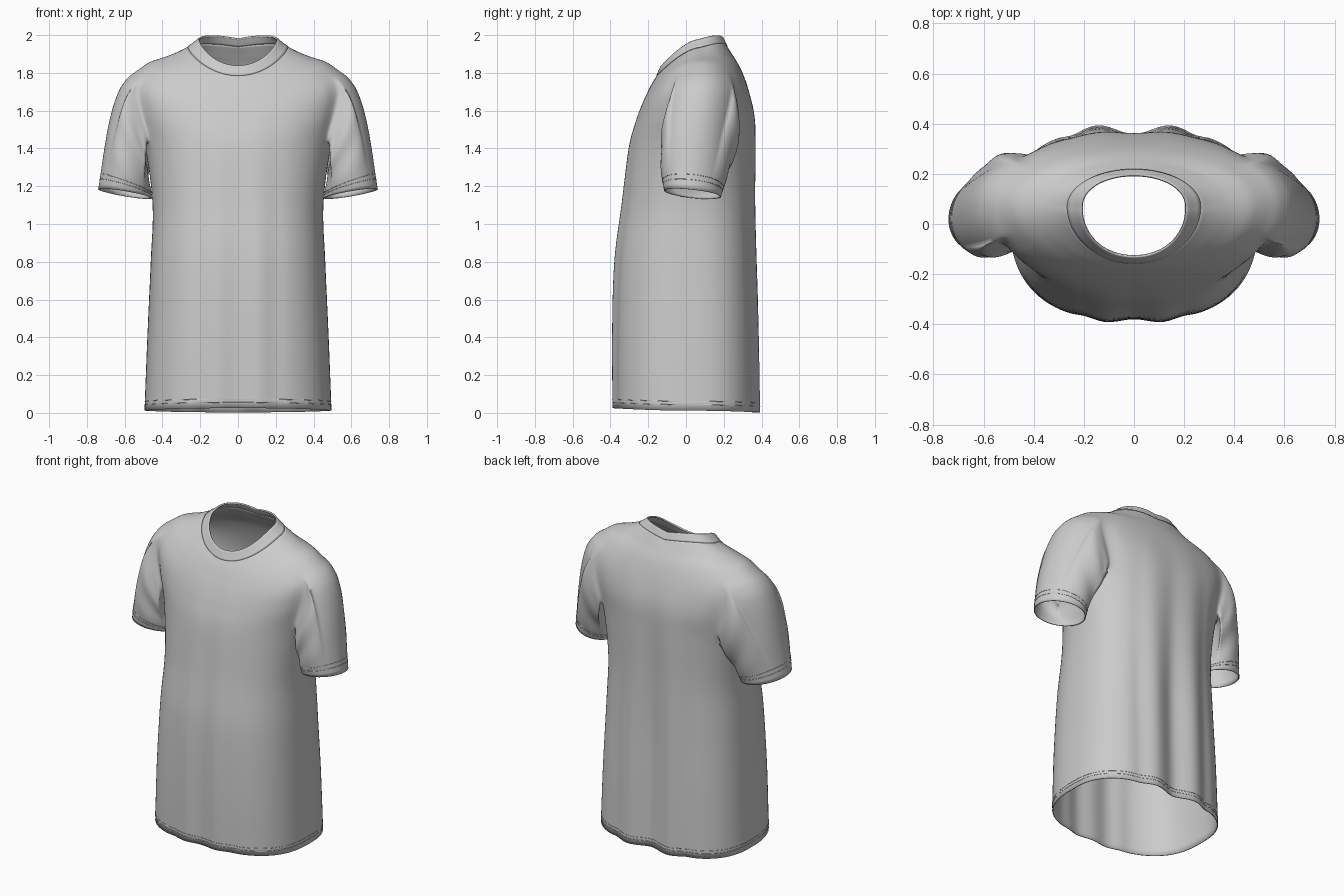
import bpy, bmesh
from math import sin, cos, pi, exp, atan2, radians
from mathutils import Vector

if "Cube" in bpy.data.objects:
    bpy.data.objects.remove(bpy.data.objects["Cube"])

# Horizontal sections, hem to neck:
# half width, front y, back y, centre y, front z, side z, back z, squareness
KEYS = [
    (.495, -.385, .385, .03, .025, .012, .003, 2.6),
    (.480, -.388, .378, .03, .40, .40, .40, 2.6),
    (.462, -.378, .370, .03, .80, .80, .80, 2.5),
    (.452, -.342, .367, .04, 1.10, 1.10, 1.10, 2.4),
    (.490, -.305, .370, .06, 1.40, 1.40, 1.40, 2.3),
    (.545, -.268, .366, .07, 1.54, 1.60, 1.56, 2.3),
    (.570, -.235, .338, .08, 1.63, 1.755, 1.69, 2.2),
    (.490, -.203, .295, .08, 1.70, 1.845, 1.81, 2.1),
    (.370, -.177, .250, .08, 1.75, 1.890, 1.89, 2.0),
    (.265, -.155, .217, .07, 1.785, 1.935, 1.94, 2.0),
    (.207, -.130, .195, .065, 1.84, 1.978, 1.983, 2.1),
]
N, SUB, M = 64, 6, 26          # half-ring columns, rows per section, sleeve rows
COLLAR = 9                     # section where the collar starts


def section(v):
    """Catmull-Rom blend of the sections."""
    last = len(KEYS) - 1
    i = min(int(v), last - 1)
    t = v - i
    a, b, c, d = (KEYS[min(max(k, 0), last)] for k in (i - 1, i, i + 1, i + 2))
    return [.5 * (2 * q + (r - p) * t + (2 * p - 5 * q + 4 * r - s) * t * t
                  + (3 * q - p - 3 * r + s) * t ** 3) for p, q, r, s in zip(a, b, c, d)]


def body_point(v, j):
    w, yf, yb, yc, zf, zs, zb, p = section(v)
    a = -pi / 2 + pi * j / N
    c, s = (0.0 if j in (0, N) else cos(a)), sin(a)
    r = (abs(c) ** p + abs(s) ** p) ** (-1 / p)
    x, f = w * c * r, s * r
    y = yc + abs(f) * ((yb if s > 0 else yf) - yc)
    k = max(0, min(1, v - 8))               # neckline tilts, highest behind the sides
    z = zs + abs(f) ** (2 - .45 * k) * ((zb if s > 0 else zf) - zs)
    if s > 0:
        z += .018 * k * sin(2 * a)
    # hanging folds, fading out towards the chest
    fade = max(0, min(1, (1.75 - z) / 1.1))
    if s > 0:
        y += fade * (-.030 * exp(-(x / .07) ** 2) + .014 * exp(-((x - .15) / .06) ** 2)
                     - .010 * exp(-((x - .25) / .04) ** 2)) * f
    else:
        y += fade * (.008 * exp(-(x / .06) ** 2) - .007 * exp(-((x - .11) / .05) ** 2)
                     + .006 * exp(-((x - .2) / .04) ** 2)) * abs(f)
    return Vector((x, y, z))


def finish(bm, name, thickness):
    me = bpy.data.meshes.new(name)
    bm.to_mesh(me)
    bm.free()
    ob = bpy.data.objects.new(name, me)
    bpy.context.collection.objects.link(ob)
    for p in me.polygons:
        p.use_smooth = True
    mir = ob.modifiers.new("mirror", 'MIRROR')
    mir.use_clip = True
    sol = ob.modifiers.new("cloth", 'SOLIDIFY')
    sol.thickness = thickness
    sol.offset = -1
    return ob


def grid(bm, rows, hole=None):
    """Half-tube from row values; faces inside hole are left out."""
    vs = [[bm.verts.new(body_point(v, j)) for j in range(N + 1)] for v in rows]
    for i in range(len(rows) - 1):
        for j in range(N):
            if hole and hole[0] <= i < hole[1] and hole[2] <= j < hole[3]:
                continue
            bm.faces.new((vs[i][j], vs[i][j + 1], vs[i + 1][j + 1], vs[i + 1][j]))
    return vs


def stitch(name, loops, radius=.0015):
    cu = bpy.data.curves.new(name, 'CURVE')
    cu.dimensions = '3D'
    cu.bevel_depth = radius
    cu.bevel_resolution = 1
    for pts in loops:
        sp = cu.splines.new('POLY')
        sp.points.add(len(pts) - 1)
        for q, p in zip(sp.points, pts):
            q.co = (*p, 1)
        sp.use_cyclic_u = True
    bpy.context.collection.objects.link(bpy.data.objects.new(name, cu))


def flip(p):
    return Vector((-p[0], p[1], p[2]))


# Body with an armhole
bm = bmesh.new()
r0, r1 = 4 * SUB + 1, 6 * SUB + 3
c0 = round((radians(-26) + pi / 2) / pi * N)
c1 = round((radians(38) + pi / 2) / pi * N)
vs = grid(bm, [i / SUB for i in range(COLLAR * SUB + 1)], (r0, r1, c0, c1))

# Sleeve lofted from the armhole rim to the cuff
rim = ([vs[r0][j] for j in range(c0, c1)] + [vs[i][c1] for i in range(r0, r1)]
       + [vs[r1][j] for j in range(c1, c0, -1)] + [vs[i][c0] for i in range(r1, r0, -1)])
ys, zs = [v.co.y for v in rim], [v.co.z for v in rim]
ym, yh = (max(ys) + min(ys)) / 2, (max(ys) - min(ys)) / 2
zm, zh = (max(zs) + min(zs)) / 2, (max(zs) - min(zs)) / 2
rings = [rim]
for m in range(1, M + 1):
    t = m / M
    ring = []
    for v in rim:
        p = v.co
        th = atan2((p.z - zm) / zh, (p.y - ym) / yh)
        up = (sin(th) + 1) / 2
        q = Vector((.598 + .142 * sin(th), .05 + .15 * cos(th) - .03 * up,
                    1.160 + .024 * sin(th) - .014 * cos(th)))
        t0 = Vector((.05 + .37 * up, .20 * cos(th), -.10 - .06 * up))
        t1 = Vector((.0 + .11 * up, -.10 * cos(th), -.22 - .43 * up))
        co = (p * (2 * t ** 3 - 3 * t * t + 1) + t0 * (t ** 3 - 2 * t * t + t)
              + q * (3 * t * t - 2 * t ** 3) + t1 * (t ** 3 - t * t))
        # creases radiating from the underarm
        k = .006 * sin(pi * t) * (1 - up * up) * sin(15 * t + 4 * up)
        ring.append(bm.verts.new(co + k * Vector((.4 * sin(th), cos(th), 0))))
    rings.append(ring)
for a, b in zip(rings, rings[1:]):
    for k in range(len(rim)):
        n = (k + 1) % len(rim)
        bm.faces.new((a[k], a[n], b[n], b[k]))

# Relax the cloth around the armhole seam
near = {v for ring in rings[:6] for v in ring}
for i in range(r0 - 2, r1 + 4):
    near.update(vs[i][c0 - 3:c1 + 4])
near = [v for v in near if v.link_faces]
for _ in range(6):
    bmesh.ops.smooth_vert(bm, verts=near, factor=.5, use_axis_x=True,
                          use_axis_y=True, use_axis_z=True)
bmesh.ops.delete(bm, geom=[v for v in bm.verts if not v.link_faces], context='VERTS')
cuff = [[v.co.copy() for v in rings[m]] for m in (M - 3, M - 2)]
finish(bm, "shirt_body_and_sleeves", .006)

# Ribbed collar band, slightly thicker than the body
bm = bmesh.new()
band = grid(bm, [COLLAR + i / SUB for i in range(SUB + 1)])
bm.normal_update()
for row in band[:-1]:
    for v in row:
        n = v.normal.copy()
        if abs(v.co.x) < 1e-6:
            n.x = 0
        v.co += n * .003
finish(bm, "collar", .009)

# Stitch lines on hem and cuffs
hem = []
for v in (.13, .19):
    half = [body_point(v, j) for j in range(N + 1)]
    hem.append(half + [flip(p) for p in half[-2:0:-1]])
stitch("hem_stitching", hem)
stitch("cuff_stitching", cuff + [[flip(p) for p in l] for l in cuff])
